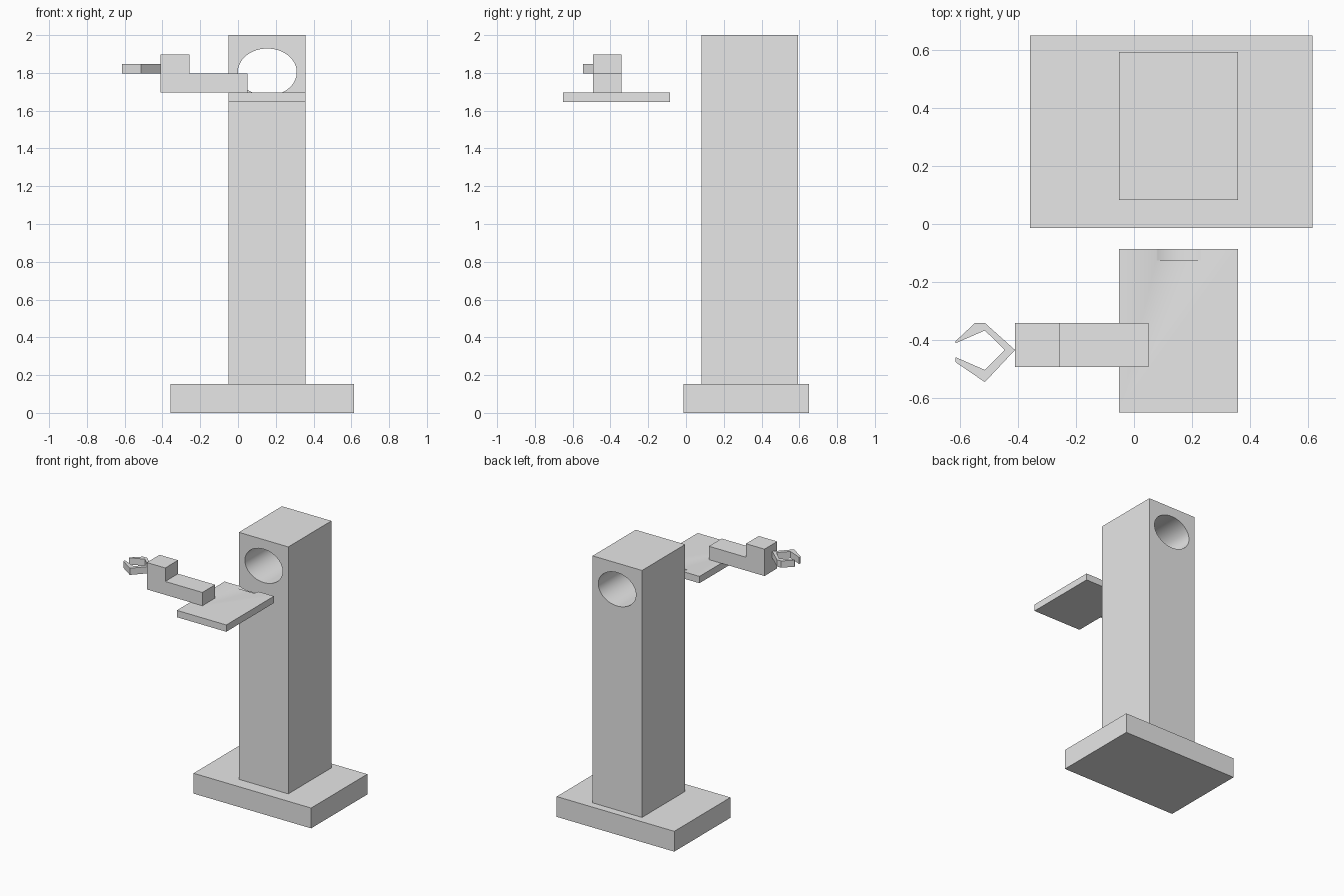
import bpy, bmesh, math
from mathutils import Vector

cube = bpy.data.objects.get("Cube")
if cube:
    bpy.data.objects.remove(cube, do_unlink=True)

grey = bpy.data.materials.new("plain_grey")
grey.use_nodes = True
grey.diffuse_color = (0.8, 0.8, 0.8, 1)
grey.node_tree.nodes["Principled BSDF"].inputs["Base Color"].default_value = (0.8, 0.8, 0.8, 1)


def prism(name, points, offset):
    """Extrude a closed outline of 3D points along an offset."""
    bm = bmesh.new()
    face = bm.faces.new([bm.verts.new(p) for p in points])
    top = bmesh.ops.extrude_face_region(bm, geom=[face], use_keep_orig=True)
    moved = [v for v in top["geom"] if isinstance(v, bmesh.types.BMVert)]
    bmesh.ops.translate(bm, verts=moved, vec=Vector(offset))
    bmesh.ops.recalc_face_normals(bm, faces=bm.faces)
    mesh = bpy.data.meshes.new(name)
    bm.to_mesh(mesh)
    bm.free()
    mesh.materials.append(grey)
    obj = bpy.data.objects.new(name, mesh)
    bpy.context.collection.objects.link(obj)
    return obj


def box(name, x, y, z):
    corners = [(x[0], y[0], z[0]), (x[1], y[0], z[0]), (x[1], y[1], z[0]), (x[0], y[1], z[0])]
    return prism(name, corners, (0, 0, z[1] - z[0]))


# Base slab, tall column and the tray in front of it
box("base", (-0.358, 0.615), (-0.014, 0.65), (0, 0.152))
column = box("column", (-0.051, 0.358), (0.083, 0.593), (0.152, 2))
tray = box("tray", (-0.051, 0.358), (-0.65, -0.086), (1.645, 1.696))

# Oval bore through the column, which also grooves the back of the tray
steps = 64
oval = [(0.155 + 0.156 * math.cos(math.tau * i / steps), -0.125,
         1.804 + 0.125 * math.sin(math.tau * i / steps)) for i in range(steps)]
cutter = prism("bore_cutter", oval, (0, 0.9, 0))
cutter.hide_render = True
for obj in (column, tray):
    mod = obj.modifiers.new("bore", "BOOLEAN")
    mod.operation = "DIFFERENCE"
    mod.solver = "EXACT"
    mod.object = cutter
    bpy.ops.object.select_all(action="DESELECT")
    obj.select_set(True)
    bpy.context.view_layer.objects.active = obj
    bpy.ops.object.modifier_apply(modifier=mod.name)
    bpy.ops.object.shade_smooth_by_angle(angle=math.radians(30))
bpy.data.objects.remove(cutter, do_unlink=True)

# Stepped arm resting on the tray
step = [(0.05, 1.697), (0.05, 1.797), (-0.257, 1.797), (-0.257, 1.898), (-0.41, 1.898), (-0.41, 1.697)]
prism("arm", [(x, -0.493, z) for x, z in step], (0, 0.151, 0))

# Open claw at the end of the arm
claw = [(-0.615, -0.404), (-0.548, -0.341), (-0.514, -0.341), (-0.41, -0.434),
        (-0.514, -0.545), (-0.615, -0.476), (-0.615, -0.459), (-0.514, -0.503),
        (-0.445, -0.434), (-0.514, -0.367), (-0.615, -0.411)]
prism("claw", [(x, y, 1.797) for x, y in claw], (0, 0, 0.05))
